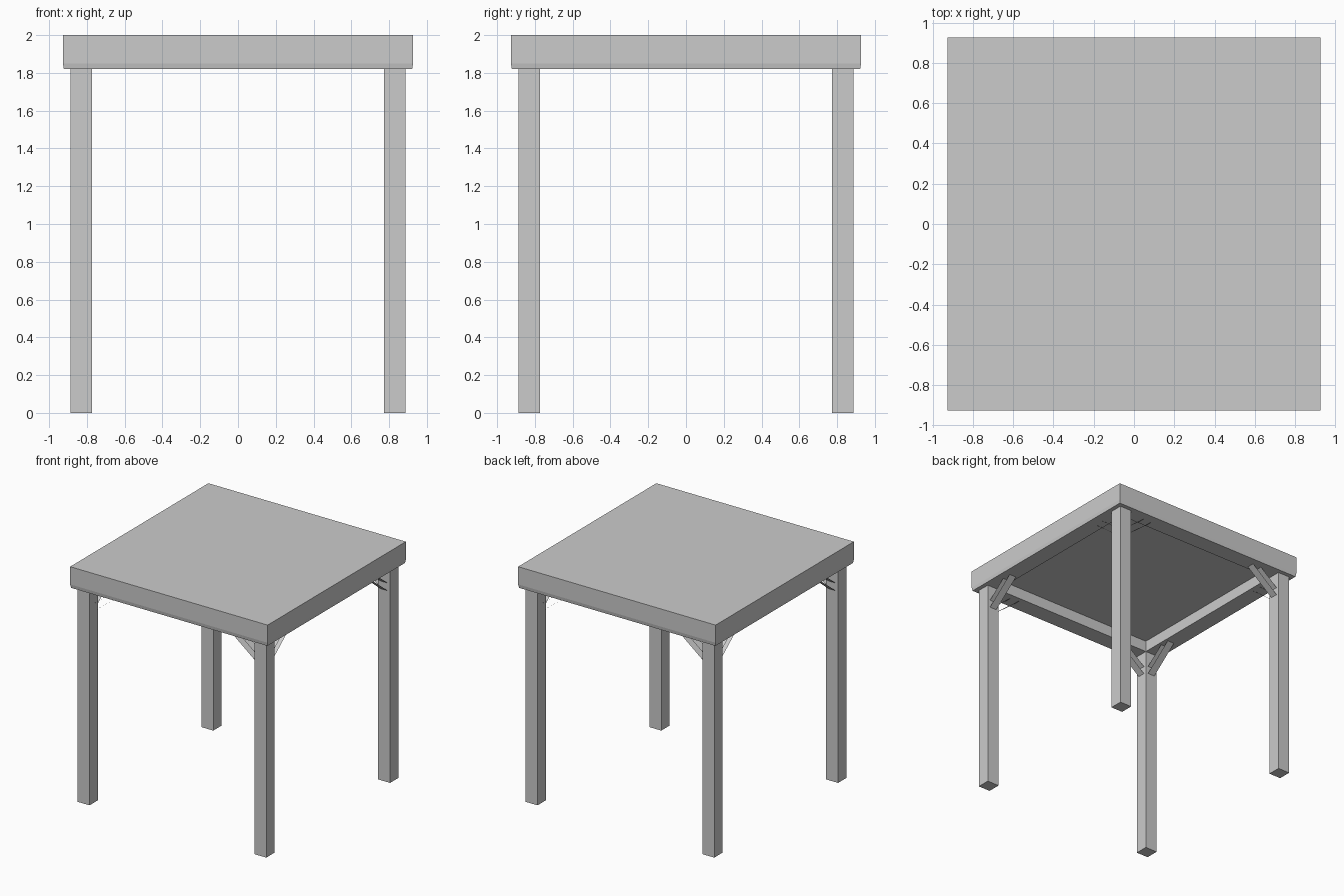
import bpy

if "Cube" in bpy.data.objects:
    bpy.data.objects.remove(bpy.data.objects["Cube"])

def make(name, verts, faces):
    mesh = bpy.data.meshes.new(name)
    mesh.from_pydata(verts, [], faces)
    obj = bpy.data.objects.new(name, mesh)
    bpy.context.collection.objects.link(obj)
    return obj

def square_loft(name, rings, cx=0, cy=0):
    """Join square rings (half size, z) from top to bottom, capped at both ends."""
    verts, faces = [], []
    for h, z in rings:
        verts += [(cx + sx * h, cy + sy * h, z)
                  for sx, sy in ((-1, -1), (1, -1), (1, 1), (-1, 1))]
    for r in range(len(rings) - 1):
        for i in range(4):
            j = (i + 1) % 4
            a, b = r * 4, r * 4 + 4
            faces.append((a + i, b + i, b + j, a + j))
    faces.append((0, 1, 2, 3))
    n = len(verts)
    faces.append((n - 1, n - 2, n - 3, n - 4))
    return make(name, verts, faces)

# table top with apron and a hollow underside
square_loft("table_top", [(0.927, 2.0), (0.927, 1.85), (0.922, 1.82),
                          (0.774, 1.82), (0.774, 1.915)])

LEG, HALF, W = 0.83, 0.056, 0.033
INNER = LEG - HALF
for sx, xn in ((-1, "left"), (1, "right")):
    for sy, yn in ((-1, "front"), (1, "back")):
        # square leg
        square_loft(f"{yn}_{xn}_leg", [(HALF, 1.82), (HALF, 0)], sx * LEG, sy * LEG)
        # corner braces: open pairs of thin parallel strips
        for axis in "xy":
            verts = []
            for z0, end in ((1.625, 0.528), (1.69, 0.61)):
                for along, side, z in ((INNER, -W, z0), (INNER, W, z0),
                                       (end, W, 1.82), (end, -W, 1.82)):
                    p, q = along, LEG + side
                    if axis == "y":
                        p, q = q, p
                    verts.append((sx * p, sy * q, z))
            lower, upper = (0, 1, 2, 3), (7, 6, 5, 4)
            if (sx * sy > 0) == (axis == "y"):
                lower, upper = lower[::-1], upper[::-1]
            make(f"{yn}_{xn}_brace_{axis}", verts, [lower, upper])
